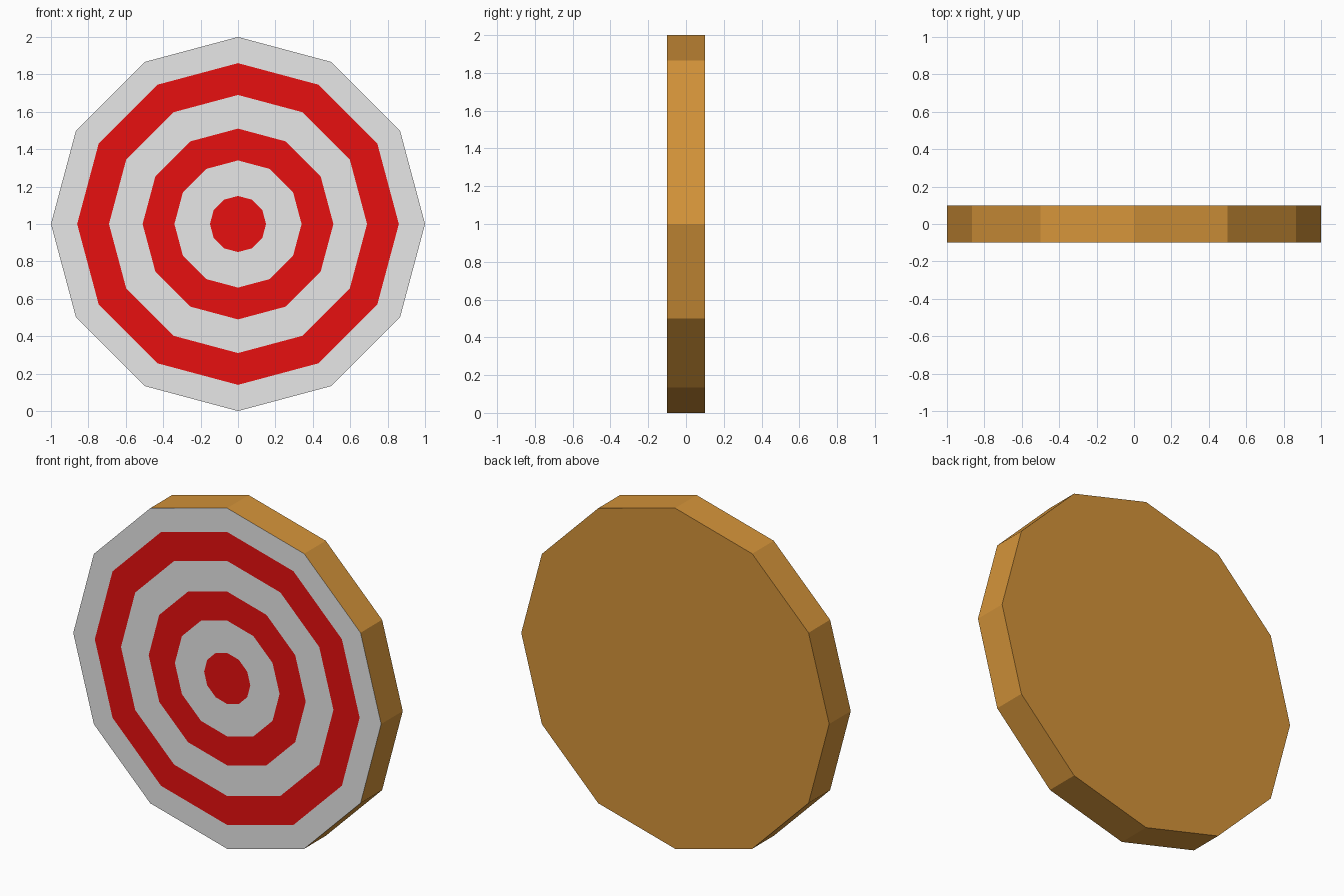
import bpy, bmesh, math

if "Cube" in bpy.data.objects:
    bpy.data.objects.remove(bpy.data.objects["Cube"])

SIDES = 12
HALF_DEPTH = 0.1
CENTRE_Z = 1.0
RADII = [1.0, 0.86, 0.69, 0.51, 0.34, 0.15]   # ring edges, outside to bullseye


def material(name, rgb):
    m = bpy.data.materials.new(name)
    m.diffuse_color = (*rgb, 1)
    m.use_nodes = True
    m.node_tree.nodes["Principled BSDF"].inputs["Base Color"].default_value = m.diffuse_color
    return m


WOOD, WHITE, RED = range(3)
materials = [material("wood", (0.66, 0.295, 0.042)),
             material("white", (0.8, 0.8, 0.8)),
             material("red", (0.8, 0.005, 0.005))]

bm = bmesh.new()


def ring(radius, y):
    steps = [2 * math.pi * i / SIDES for i in range(SIDES)]
    return [bm.verts.new((radius * math.cos(a), y, CENTRE_Z + radius * math.sin(a)))
            for a in steps]


def bridge(a, b, mat):
    for i in range(SIDES):
        j = (i + 1) % SIDES
        bm.faces.new((a[i], a[j], b[j], b[i])).material_index = mat


# wooden back and rim
back = ring(RADII[0], HALF_DEPTH)
front = [ring(r, -HALF_DEPTH) for r in RADII]
bm.faces.new(back).material_index = WOOD
bridge(back, front[0], WOOD)

# painted front: alternating white and red bands around a red bullseye
for i in range(len(front) - 1):
    bridge(front[i], front[i + 1], RED if i % 2 else WHITE)
bm.faces.new(front[-1]).material_index = RED

bmesh.ops.recalc_face_normals(bm, faces=bm.faces[:])
mesh = bpy.data.meshes.new("target_disc")
bm.to_mesh(mesh)
bm.free()
for m in materials:
    mesh.materials.append(m)
bpy.context.collection.objects.link(bpy.data.objects.new("target_disc", mesh))
